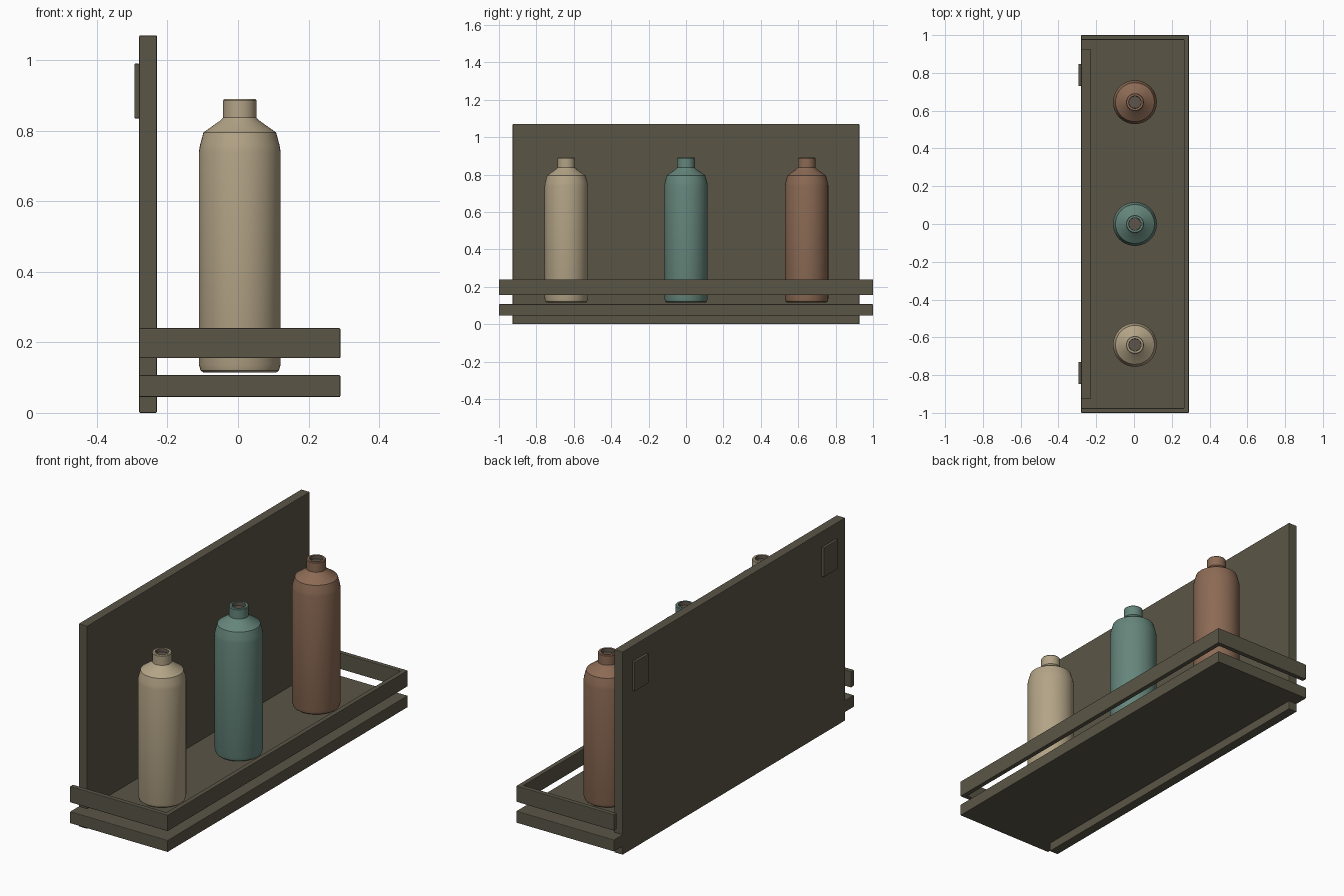
import bpy, bmesh, math

if "Cube" in bpy.data.objects:
    bpy.data.objects.remove(bpy.data.objects["Cube"])


def material(name, rgb):
    m = bpy.data.materials.new(name)
    m.diffuse_color = (*rgb, 1)
    m.use_nodes = True
    m.node_tree.nodes["Principled BSDF"].inputs["Base Color"].default_value = m.diffuse_color
    return m


OLIVE = material("dark olive wood", (0.102, 0.091, 0.061))
TAUPE = material("taupe opening", (0.11, 0.09, 0.07))
CREAM = material("cream", (0.45, 0.37, 0.24))
TEAL = material("muted teal", (0.13, 0.235, 0.198))
BROWN = material("clay brown", (0.26, 0.144, 0.089))


def finish(name, bm, mats):
    bmesh.ops.recalc_face_normals(bm, faces=bm.faces)
    me = bpy.data.meshes.new(name)
    bm.to_mesh(me)
    bm.free()
    for m in mats:
        me.materials.append(m)
    ob = bpy.data.objects.new(name, me)
    bpy.context.collection.objects.link(ob)
    return ob


def box(name, x, y, z, bevel=0.003):
    """Box from (min, max) pairs with slightly softened edges."""
    bm = bmesh.new()
    bmesh.ops.create_cube(bm, size=1)
    for v in bm.verts:
        for i, (lo, hi) in enumerate((x, y, z)):
            v.co[i] = hi if v.co[i] > 0 else lo
    ob = finish(name, bm, [OLIVE])
    mod = ob.modifiers.new("soft edges", 'BEVEL')
    mod.width = bevel
    mod.segments = 2
    return ob


# Back board and shelf slab
box("back_board", (-0.28, -0.23), (-0.927, 0.927), (0, 1.07))
box("shelf", (-0.28, 0.29), (-1, 1), (0.045, 0.107))

# Guard rail: one U-shaped strip around the front and both ends
bm = bmesh.new()
plan = [(-0.28, -1), (0.29, -1), (0.29, 1), (-0.28, 1),
        (-0.28, 0.975), (0.265, 0.975), (0.265, -0.975), (-0.28, -0.975)]
face = bm.faces.new([bm.verts.new((x, y, 0.155)) for x, y in plan])
top = bmesh.ops.extrude_face_region(bm, geom=[face])
for v in top["geom"]:
    if isinstance(v, bmesh.types.BMVert):
        v.co.z = 0.24
rail = finish("guard_rail", bm, [OLIVE])
mod = rail.modifiers.new("soft edges", 'BEVEL')
mod.width = 0.003
mod.segments = 2

# Wall mounting plates behind the board
for side, name in ((-1, "near"), (1, "far")):
    y = sorted((side * 0.73, side * 0.848))
    box("mounting_plate_" + name, (-0.294, -0.279), y, (0.835, 0.99))

# Bottles: turned profile of (radius, height), ending inside the open neck
PROFILE = [(0.104, 0.115), (0.111, 0.12), (0.116, 0.137), (0.116, 0.74),
           (0.113, 0.758), (0.103, 0.795), (0.055, 0.829), (0.047, 0.838),
           (0.047, 0.886), (0.044, 0.89), (0.033, 0.89), (0.032, 0.872)]
SIDES = 40


def bottle(name, y, mat):
    bm = bmesh.new()
    rings = []
    for r, z in PROFILE:
        rings.append([bm.verts.new((0.005 + r * math.cos(2 * math.pi * i / SIDES),
                                    y + r * math.sin(2 * math.pi * i / SIDES), z))
                      for i in range(SIDES)])
    for a, b in zip(rings, rings[1:]):
        for i in range(SIDES):
            j = (i + 1) % SIDES
            f = bm.faces.new((a[i], a[j], b[j], b[i]))
            if b is rings[-1]:
                f.material_index = 1
    bm.faces.new(rings[0])
    bm.faces.new(rings[-1]).material_index = 1
    ob = finish(name, bm, [mat, TAUPE])
    bpy.ops.object.select_all(action='DESELECT')
    ob.select_set(True)
    bpy.context.view_layer.objects.active = ob
    bpy.ops.object.shade_smooth_by_angle(angle=math.radians(30))


bottle("cream_bottle", -0.64, CREAM)
bottle("teal_bottle", 0.0, TEAL)
bottle("brown_bottle", 0.645, BROWN)
